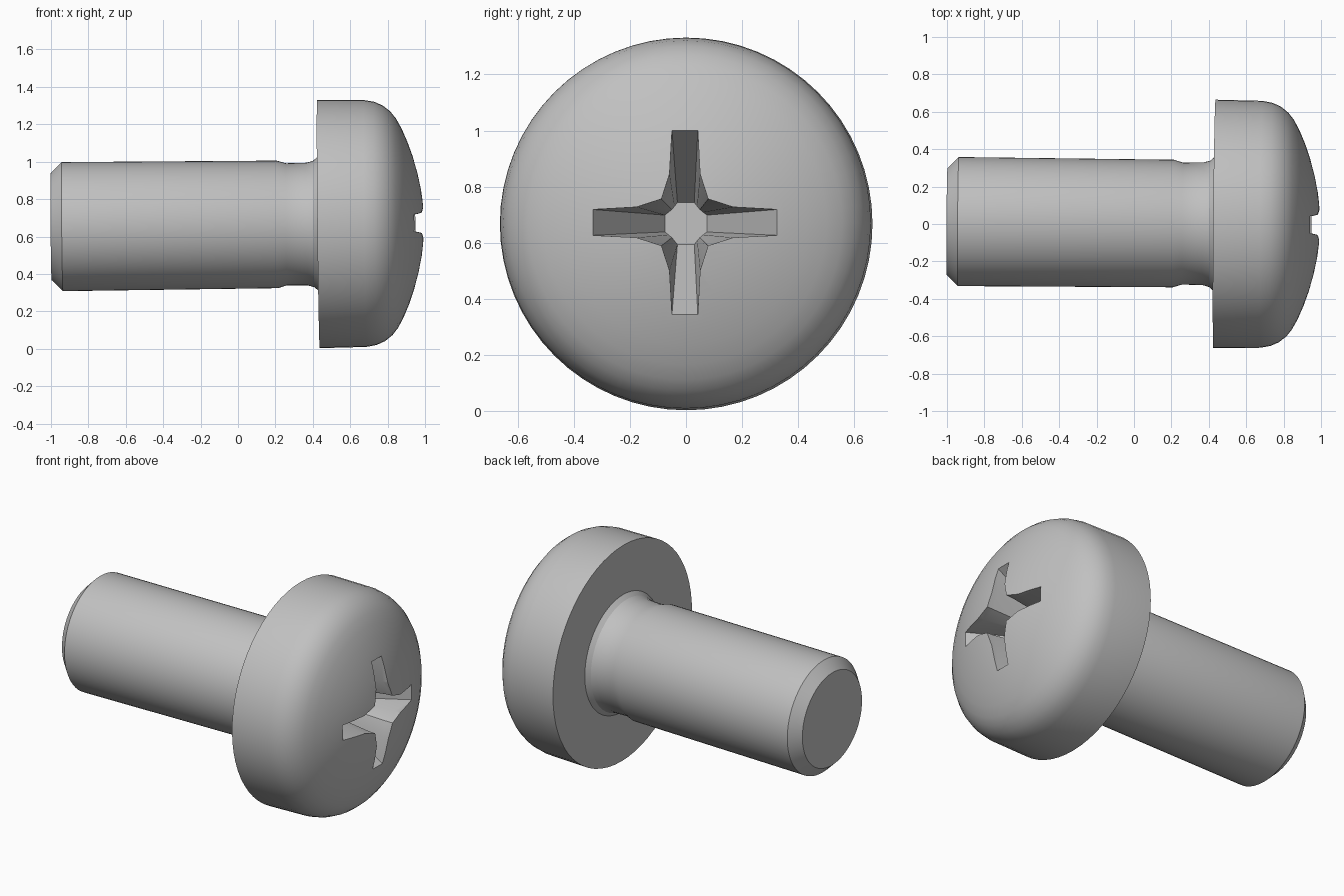
import bpy, bmesh, math
from mathutils import Vector, Matrix

if "Cube" in bpy.data.objects:
    bpy.data.objects.remove(bpy.data.objects["Cube"])

AXIS_Z = 0.668
SEGMENTS = 64

steel = bpy.data.materials.new("grey steel")
steel.diffuse_color = (0.53, 0.53, 0.53, 1)
steel.use_nodes = True
steel.node_tree.nodes["Principled BSDF"].inputs["Base Color"].default_value = steel.diffuse_color


def make_object(name, bm):
    bmesh.ops.recalc_face_normals(bm, faces=bm.faces)
    mesh = bpy.data.meshes.new(name)
    bm.to_mesh(mesh)
    bm.free()
    mesh.materials.append(steel)
    obj = bpy.data.objects.new(name, mesh)
    bpy.context.collection.objects.link(obj)
    return obj


def bridge_rings(rings):
    """Closed solid skinned over rings of points with equal counts."""
    bm = bmesh.new()
    loops = [[bm.verts.new(p) for p in ring] for ring in rings]
    n = len(loops[0])
    for a, b in zip(loops, loops[1:]):
        for i in range(n):
            j = (i + 1) % n
            bm.faces.new((a[i], a[j], b[j], b[i]))
    bm.faces.new(loops[0])
    bm.faces.new(loops[-1])
    return bm


def lathe_ring(x, r):
    return [Vector((x, r * math.cos(t), r * math.sin(t)))
            for t in (2 * math.pi * i / SEGMENTS for i in range(SEGMENTS))]


# Screw body: chamfered tip, shank, neck, flat underside and domed head
profile = [(-1, 0.285), (-0.94, 0.345), (0.21, 0.341), (0.26, 0.326),
           (0.37, 0.328), (0.405, 0.338), (0.43, 0.36),
           (0.43, 0.664), (0.68, 0.66), (0.735, 0.65), (0.78, 0.63),
           (0.82, 0.598), (0.85, 0.56), (0.88, 0.505), (0.91, 0.435),
           (0.938, 0.355), (0.962, 0.27), (0.98, 0.185), (0.993, 0.1),
           (0.998, 0.04)]
screw = make_object("screw_body", bridge_rings([lathe_ring(x, r) for x, r in profile]))


# Cross recess cutter: four arms that taper inwards towards a small floor
def cross_ring(x, length, half_width, flare, flare_width, corner):
    arm = [(length, -half_width), (length, half_width),
           (flare, flare_width), (corner, corner), (flare_width, flare)]
    points = []
    for k in range(4):
        c, s = ((1, 0), (0, 1), (-1, 0), (0, -1))[k]
        points += [Vector((x, u * c - v * s, u * s + v * c)) for u, v in arm]
    return points


cutter = make_object("recess_cutter", bridge_rings([
    cross_ring(0.56, 0.075, 0.03, 0.062, 0.04, 0.05),
    cross_ring(0.945, 0.328, 0.046, 0.17, 0.054, 0.082),
    cross_ring(1.10, 0.33, 0.047, 0.18, 0.056, 0.086)]))
cutter.hide_render = True

cut = screw.modifiers.new("cross recess", "BOOLEAN")
cut.operation = "DIFFERENCE"
cut.solver = "EXACT"
cut.object = cutter
bpy.context.view_layer.objects.active = screw
screw.select_set(True)
bpy.ops.object.modifier_apply(modifier=cut.name)
bpy.data.objects.remove(cutter)

# Lay the screw on its side with its slight lean
direction = Vector((1, -0.009, 0.0105))
lean = Vector((1, 0, 0)).rotation_difference(direction).to_matrix().to_4x4()
pivot = Matrix.Translation((0.5, 0, 0))
screw.data.transform(Matrix.Translation((0, 0, AXIS_Z)) @ pivot @ lean @ pivot.inverted())

bpy.ops.object.shade_smooth_by_angle(angle=math.radians(25))
